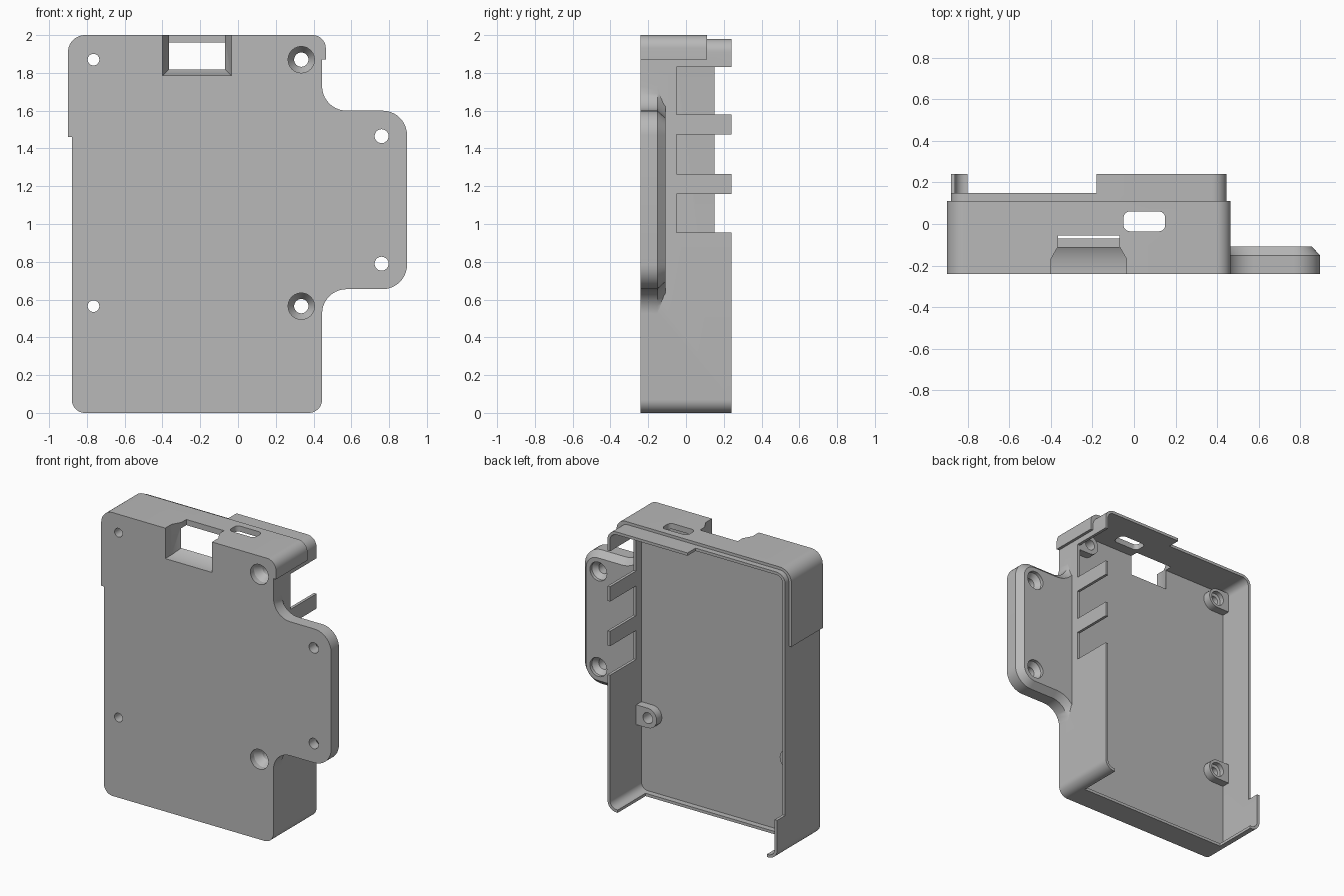
import bpy, bmesh, math

cube = bpy.data.objects.get("Cube")
if cube:
    bpy.data.objects.remove(cube, do_unlink=True)

FRONT, FLOOR, BACK = -0.24, -0.11, 0.24

grey = bpy.data.materials.new("matte grey plastic")
grey.use_nodes = True
colour = (0.48, 0.48, 0.48, 1)
grey.diffuse_color = colour
grey.node_tree.nodes["Principled BSDF"].inputs["Base Color"].default_value = colour


def arc(cx, cz, r, start, end, n=10):
    """Points along an arc, angles in degrees."""
    return [(cx + r * math.cos(math.radians(start + (end - start) * i / n)),
             cz + r * math.sin(math.radians(start + (end - start) * i / n)))
            for i in range(n + 1)]


def round_rect(x0, x1, z0, z1, r):
    return (arc(x1 - r, z1 - r, r, 0, 90) + arc(x0 + r, z1 - r, r, 90, 180)
            + arc(x0 + r, z0 + r, r, 180, 270) + arc(x1 - r, z0 + r, r, 270, 360))


def rect(x0, x1, z0, z1):
    return [(x0, z0), (x1, z0), (x1, z1), (x0, z1)]


def loft(name, levels, axis="y"):
    """Solid through (level, profile) pairs stacked along an axis."""
    bm = bmesh.new()
    rings = []
    for level, profile in levels:
        rings.append([bm.verts.new((a, level, b) if axis == "y" else (a, b, level))
                      for a, b in profile])
    n = len(rings[0])
    for low, high in zip(rings, rings[1:]):
        for i in range(n):
            j = (i + 1) % n
            bm.faces.new((low[i], low[j], high[j], high[i]))
    bm.faces.new(rings[0])
    bm.faces.new(rings[-1])
    bmesh.ops.recalc_face_normals(bm, faces=bm.faces)
    mesh = bpy.data.meshes.new(name)
    bm.to_mesh(mesh)
    bm.free()
    mesh.materials.append(grey)
    obj = bpy.data.objects.new(name, mesh)
    bpy.context.collection.objects.link(obj)
    return obj


def prism(name, profile, y0, y1):
    return loft(name, [(y0, profile), (y1, profile)])


def drill(x, z, steps):
    """Round cutter along y from (y, radius) steps."""
    return loft("drill", [(y, arc(x, z, r, 0, 345, 23)) for y, r in steps])


def combine(target, tool, operation):
    tool.hide_render = True
    mod = target.modifiers.new("combine", "BOOLEAN")
    mod.operation = operation
    mod.solver = "EXACT"
    mod.object = tool
    bpy.context.view_layer.objects.active = target
    bpy.ops.object.modifier_apply(modifier=mod.name)
    bpy.data.objects.remove(tool, do_unlink=True)


# Main shell block
case = prism("case", round_rect(-0.88, 0.445, 0, 1.98, 0.07), FRONT, BACK)

# Thicker band wrapped round the top
band = ([(-0.9, 1.46), (-0.5, 1.46), (-0.5, 1.87), (0.465, 1.87)]
        + arc(0.395, 1.93, 0.07, 0, 90) + arc(-0.81, 1.91, 0.09, 90, 180))
combine(case, prism("top_band", band, FRONT, 0.11), "UNION")


# Side mounting tab with flared roots and a chamfered back edge
def tab_outline(inset):
    wide, tight = 0.13 + inset, 0.13 - inset
    pts = (arc(0.575, 1.73, wide, 180, 270) + arc(0.765, 1.47, tight, 90, 0)
           + arc(0.765, 0.785, tight, 0, -90) + arc(0.575, 0.525, wide, 90, 180))
    pts = [(max(x, 0.432 + 0.001 * inset), z) for x, z in pts]
    return pts + [(0.3, 0.525), (0.3, 1.73)]


tab = loft("mounting_tab", [(FRONT, tab_outline(0)), (-0.152, tab_outline(0)),
                            (-0.108, tab_outline(0.04))])
combine(case, tab, "UNION")

# Hollow interior, open at the back
combine(case, prism("cavity", round_rect(-0.86, 0.425, 0.02, 1.96, 0.05), FLOOR, 0.5), "DIFFERENCE")

# Lowered rims: left and top-left edge, bottom edge, and the three side slots
openings = [
    (rect(-1, -0.18, 0.28, 2.2), 0.15),
    (rect(-0.8, 0.365, -0.2, 0.15), -0.07),
    (rect(0.4, 0.6, 1.58, 1.83), -0.05),
    (rect(0.4, 0.6, 1.265, 1.475), -0.05),
    (rect(0.4, 0.6, 0.955, 1.16), -0.05),
]
for profile, depth in openings:
    combine(case, prism("opening", profile, depth, 0.5), "DIFFERENCE")

# Tapered connector pocket in the front top edge
wide = rect(-0.4, -0.035, 1.785, 2.2)
narrow = rect(-0.365, -0.07, 1.82, 2.2)
combine(case, loft("pocket", [(-0.4, wide), (-0.17, wide), (-0.108, narrow), (-0.055, narrow)]),
        "DIFFERENCE")

# Rounded port through the top
port = round_rect(-0.05, 0.15, -0.035, 0.06, 0.03)
combine(case, loft("port", [(1.9, port), (2.1, port)], axis="z"), "DIFFERENCE")

# Screw bosses joined to the side walls, with their holes
for z in (1.87, 0.565):
    left_boss = arc(0.335, z, 0.07, 90, 270) + [(0.432, z - 0.07), (0.432, z + 0.07)]
    right_boss = arc(-0.765, z, 0.07, -90, 90) + [(-0.867, z + 0.07), (-0.867, z - 0.07)]
    for profile in (left_boss, right_boss):
        combine(case, prism("boss", profile, -0.15, -0.052), "UNION")
    combine(case, drill(0.335, z, [(-0.3, 0.07), (-0.2, 0.07), (-0.15, 0.038), (0.1, 0.038)]),
            "DIFFERENCE")
    combine(case, drill(-0.765, z, [(-0.3, 0.031), (-0.09, 0.031), (-0.085, 0.05), (0.1, 0.05)]),
            "DIFFERENCE")

# Tab holes, countersunk from the back
for z in (1.465, 0.79):
    combine(case, drill(0.76, z, [(-0.3, 0.037), (-0.165, 0.037), (-0.13, 0.066), (0.1, 0.066)]),
            "DIFFERENCE")

# Smooth curves, crisp edges
bpy.ops.object.select_all(action="DESELECT")
case.select_set(True)
bpy.context.view_layer.objects.active = case
bpy.ops.object.shade_smooth_by_angle(angle=math.radians(30))
